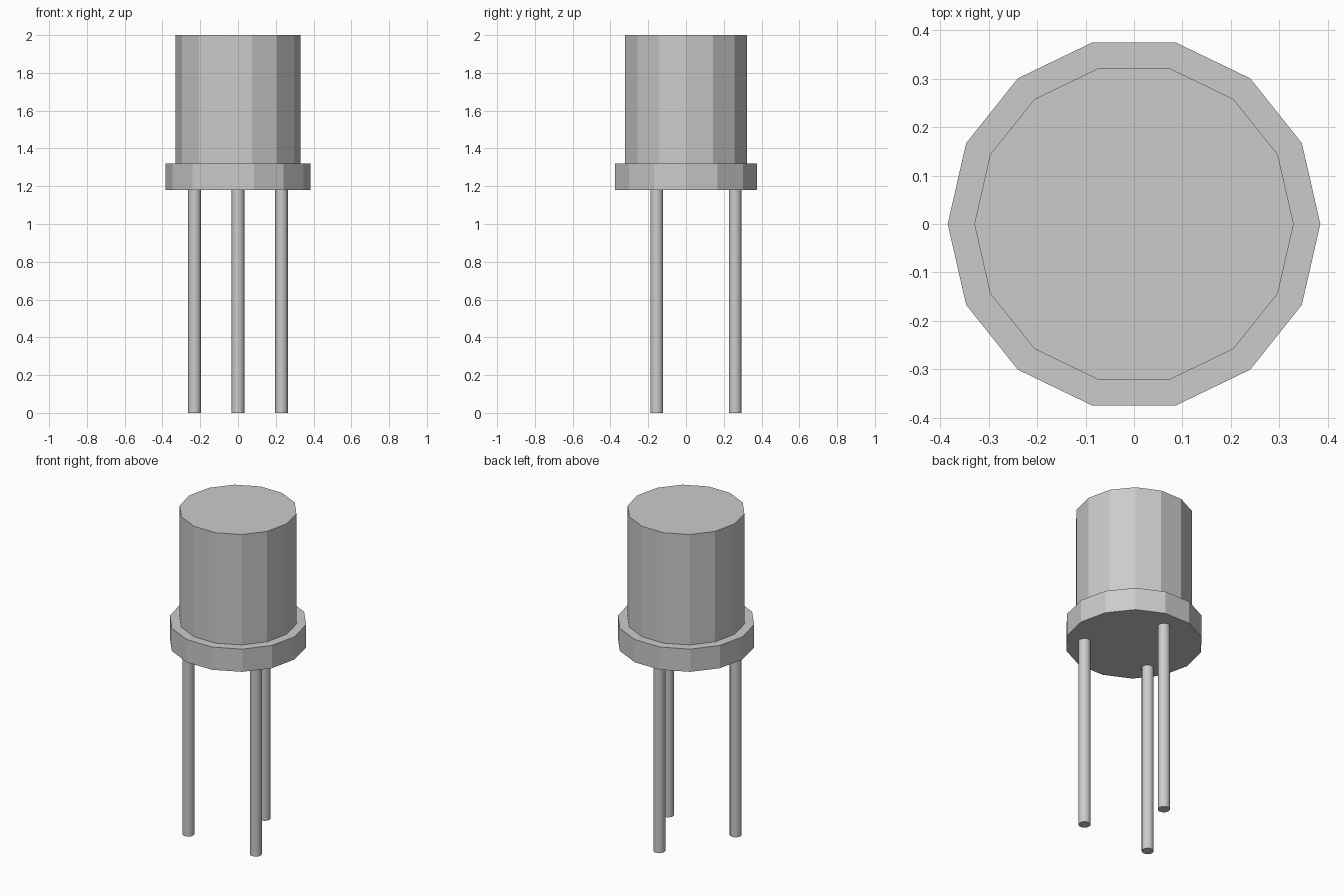
import bpy
import math

old = bpy.data.objects.get("Cube")
if old:
    bpy.data.objects.remove(old, do_unlink=True)

GREY = (0.6, 0.6, 0.6, 1.0)
metal = bpy.data.materials.new("plain grey metal")
metal.use_nodes = True
metal.diffuse_color = GREY
metal.node_tree.nodes["Principled BSDF"].inputs["Base Color"].default_value = GREY


def cylinder(name, radius, bottom, top, x=0.0, y=0.0, sides=14):
    bpy.ops.mesh.primitive_cylinder_add(
        vertices=sides, radius=radius, depth=top - bottom,
        location=(x, y, (bottom + top) / 2))
    obj = bpy.context.object
    obj.name = name
    obj.data.materials.append(metal)
    # Put a corner of the polygon on the x axis
    obj.rotation_euler.z = math.pi / 2
    return obj


# Can and its wider rim
cylinder("can", 0.33, 1.32, 2.0)
cylinder("rim", 0.385, 1.18, 1.32)

# Three round leads under the rim
for name, x, y in (("right_lead", -0.23, -0.155),
                   ("left_lead", 0.23, -0.155),
                   ("back_lead", 0.0, 0.26)):
    cylinder(name, 0.034, 0.0, 1.18, x, y)
    bpy.ops.object.shade_smooth_by_angle(angle=math.radians(30))
